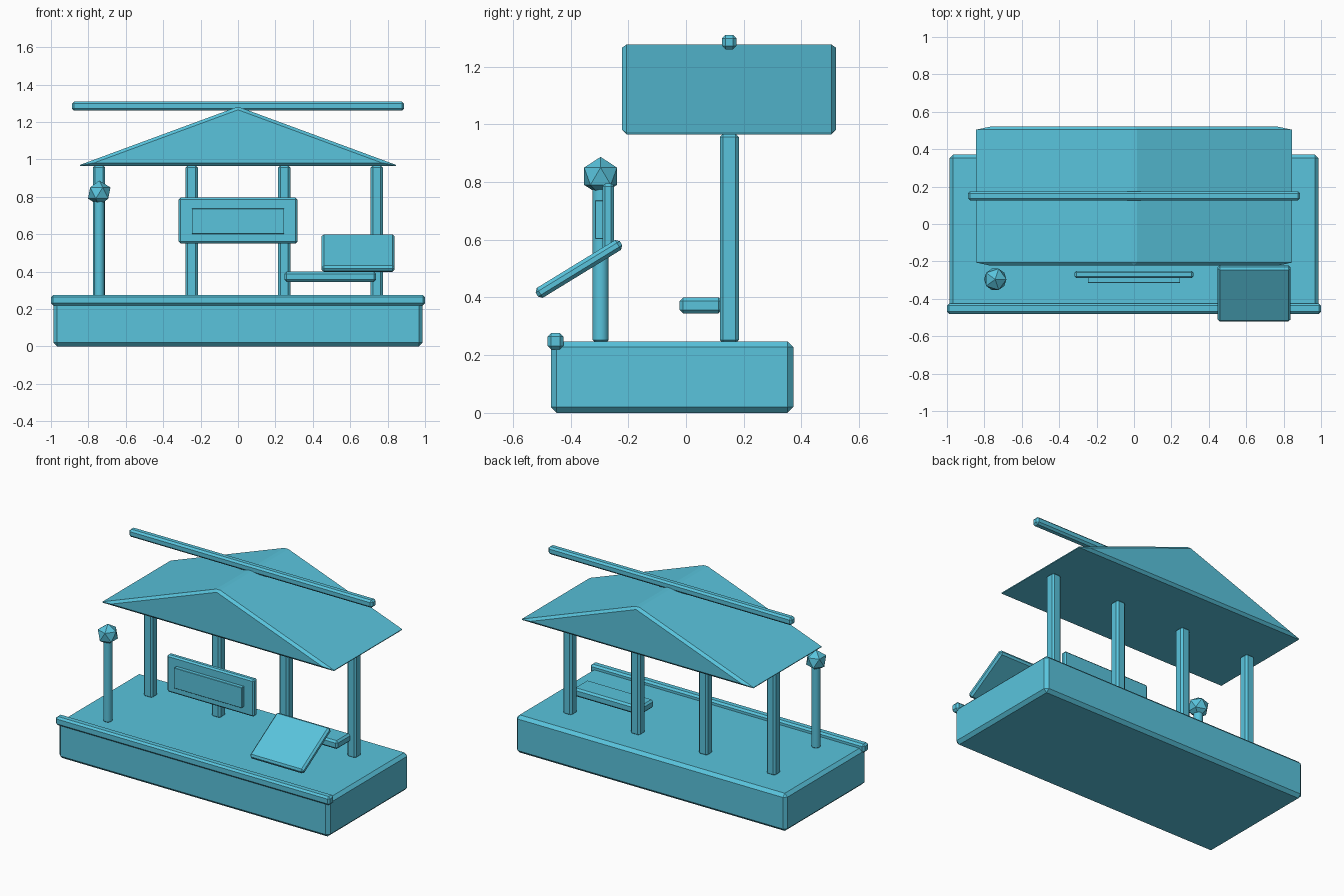
import bpy, bmesh, math

if "Cube" in bpy.data.objects:
    bpy.data.objects.remove(bpy.data.objects["Cube"])

paint = bpy.data.materials.new("cyan_paint")
paint.diffuse_color = (0.10, 0.55, 0.72, 1)
paint.use_nodes = True
paint.node_tree.nodes["Principled BSDF"].inputs["Base Color"].default_value = paint.diffuse_color


def finish(name, bm, bevel):
    me = bpy.data.meshes.new(name)
    bmesh.ops.recalc_face_normals(bm, faces=bm.faces)
    bm.to_mesh(me)
    bm.free()
    me.materials.append(paint)
    ob = bpy.data.objects.new(name, me)
    bpy.context.collection.objects.link(ob)
    if bevel:
        m = ob.modifiers.new("chamfer", 'BEVEL')
        m.width = bevel
        m.segments = 1
        m.limit_method = 'ANGLE'
        m.angle_limit = math.radians(30)
    return ob


def box(name, x, y, z, bevel=0.012):
    """Chamfered box from (min, max) ranges, origin at its centre."""
    bm = bmesh.new()
    bmesh.ops.create_cube(bm, size=1)
    bmesh.ops.scale(bm, vec=(x[1] - x[0], y[1] - y[0], z[1] - z[0]), verts=bm.verts)
    ob = finish(name, bm, bevel)
    ob.location = (sum(x) / 2, sum(y) / 2, sum(z) / 2)
    return ob


# platform and its front edge strip
box("platform", (-0.987, 0.987), (-0.468, 0.372), (0, 0.248), 0.02)
box("platform_edge", (-1, 1), (-0.48, -0.425), (0.22, 0.276))

# row of roof posts
for i in range(4):
    cx = -0.743 + i * 0.495
    box(f"post_{i + 1}", (cx - 0.033, cx + 0.033), (0.117, 0.183), (0.24, 0.968))

# gabled roof: triangular profile extruded front to back
bm = bmesh.new()
face = bm.faces.new([bm.verts.new(p) for p in
                     ((-0.86, -0.222, 0.965), (0.86, -0.222, 0.965), (0, -0.222, 1.282))])
ext = bmesh.ops.extrude_face_region(bm, geom=[face])
bmesh.ops.translate(bm, vec=(0, 0.742, 0),
                    verts=[v for v in ext["geom"] if isinstance(v, bmesh.types.BMVert)])
finish("roof", bm, 0.016)
box("ridge_beam", (-0.888, 0.888), (0.125, 0.175), (1.26, 1.31))

# bench
box("bench", (0.248, 0.738), (-0.022, 0.125), (0.345, 0.4))

# sign board with raised plate
box("sign_board", (-0.317, 0.318), (-0.29, -0.25), (0.55, 0.795), 0.01)
box("sign_plate", (-0.247, 0.247), (-0.315, -0.288), (0.602, 0.737), 0.002)

# tilted panel
panel = box("tilted_panel", (0.447, 0.837), (-0.542, -0.2), (0.479, 0.519))
panel.rotation_euler.x = math.radians(31.5)

# lamp: round pole and faceted globe
LX, LY = -0.742, -0.296
bm = bmesh.new()
bmesh.ops.create_cone(bm, cap_ends=True, segments=16, radius1=0.028, radius2=0.028, depth=0.545)
pole = finish("lamp_pole", bm, 0.008)
pole.location = (LX, LY, 0.5175)
bpy.context.view_layer.objects.active = pole
pole.select_set(True)
bpy.ops.object.shade_smooth_by_angle(angle=math.radians(30))
bm = bmesh.new()
bmesh.ops.create_icosphere(bm, subdivisions=1, radius=0.067)
finish("lamp_globe", bm, 0).location = (LX, LY, 0.82)
